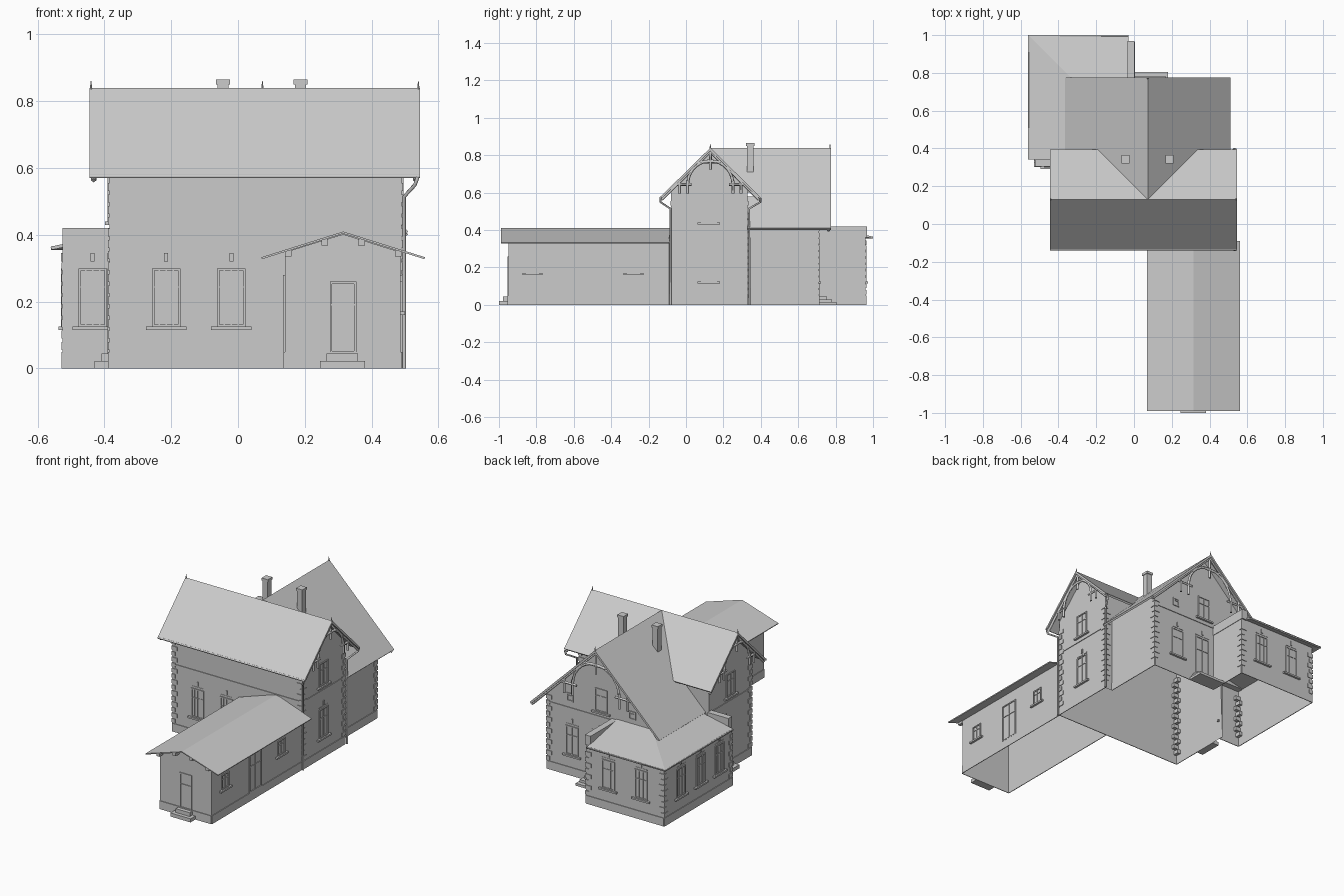
import bpy, bmesh, math
from mathutils import Matrix, Vector

if "Cube" in bpy.data.objects:
    bpy.data.objects.remove(bpy.data.objects["Cube"])


def finish(name, bm, fix=True):
    if fix:
        bmesh.ops.recalc_face_normals(bm, faces=bm.faces[:])
    me = bpy.data.meshes.new(name)
    bm.to_mesh(me)
    bm.free()
    ob = bpy.data.objects.new(name, me)
    bpy.context.collection.objects.link(ob)
    return ob


def add_box(bm, x0, x1, y0, y1, z0, z1, M=Matrix.Identity(4)):
    T = Matrix.Translation(((x0 + x1) / 2, (y0 + y1) / 2, (z0 + z1) / 2))
    S = Matrix.Diagonal((x1 - x0, y1 - y0, z1 - z0, 1))
    return bmesh.ops.create_cube(bm, size=1, matrix=M @ T @ S)["verts"]


def boxes(name, items, M=Matrix.Identity(4)):
    bm = bmesh.new()
    for b in items:
        add_box(bm, *b, M)
    return finish(name, bm)


def sheet(name, polys, out, thick=0):
    """Flat faces turned towards the given directions, optionally thickened inwards."""
    bm = bmesh.new()
    for pts, d in zip(polys, out):
        f = bm.faces.new([bm.verts.new(p) for p in pts])
        f.normal_update()
        if f.normal.dot(Vector(d)) < 0:
            f.normal_flip()
    ob = finish(name, bm, False)
    if thick:
        m = ob.modifiers.new("thickness", "SOLIDIFY")
        m.thickness, m.offset = thick, -1
    return ob


def rods(name, paths, r, res=0):
    cu = bpy.data.curves.new(name, "CURVE")
    cu.dimensions, cu.bevel_depth, cu.bevel_resolution, cu.use_fill_caps = "3D", r, res, True
    for p in paths:
        s = cu.splines.new("POLY")
        s.points.add(len(p) - 1)
        for q, c in zip(s.points, p):
            q.co = (*c, 1)
    tmp = bpy.data.objects.new(name, cu)
    me = bpy.data.meshes.new_from_object(tmp)
    bpy.data.objects.remove(tmp)
    ob = bpy.data.objects.new(name, me)
    bpy.context.collection.objects.link(ob)


def frame(x, y, n):
    """Wall frame: u along the wall, v outwards, z up."""
    return Matrix(((-n[1], n[0], 0, x), (n[0], n[1], 0, y), (0, 0, 1, 0), (0, 0, 0, 1)))


F, B, L, R = (0, -1), (0, 1), (-1, 0), (1, 0)
UP = (0, 0, 1)


def window(name, x, y, n, w, z0, z1, sill=True, bars=2, crown=True):
    h, t = w / 2, .007
    it = [(-h, -h + t, 0, .005, z0, z1), (h - t, h, 0, .005, z0, z1),
          (-h, h, 0, .005, z1 - t, z1), (-h, h, 0, .005, z0, z0 + t)]
    for i in range(bars):
        u = -h + w * (i + 1) / (bars + 1)
        it.append((u - .002, u + .002, 0, .004, z0, z1))
    zt = z0 + (z1 - z0) * .68
    it.append((-h, h, 0, .004, zt - .002, zt + .002))
    if sill:
        it.append((-h - .018, h + .018, 0, .013, z0 - .01, z0))
    if crown:
        it += [(-.006, .006, 0, .005, z1 + .02, z1 + .045), (-h, h, 0, .002, z1 + .008, z1 + .013)]
    boxes(name, it, frame(x, y, n))


# main block walls (transverse wing)
X0, X1, Y0, Y1 = -.385, .49, -.08, .33
CY, CX, RZ = .13, .073, .84
WX0, WX1, WY = -.295, .44, .71
gab = [(Y0, 0), (Y0, .62), (CY, .825), (Y1, .62), (Y1, 0)]
sheet("main_walls", [
    [(X0, Y0, 0), (X1, Y0, 0), (X1, Y0, .62), (X0, Y0, .62)],
    [(X0, y, z) for y, z in gab], [(X1, y, z) for y, z in gab],
    [(X1, Y1, 0), (X1, Y1, .62), (.285, Y1, .62), (WX1, Y1, .47), (WX1, Y1, 0)],
    [(X0, Y1, 0), (X0, Y1, .62), (-.14, Y1, .62), (WX0, Y1, .47), (WX0, Y1, .4), (-.37, Y1, .4)],
], [(0, -1, 0), (-1, 0, 0), (1, 0, 0), (0, 1, 0), (0, 1, 0)])
# rear wing walls
sheet("rear_wing_walls", [
    [(WX1, Y1, 0), (WX1, WY, 0), (WX1, WY, .47), (WX1, Y1, .47)],
    [(WX0, Y1, .4), (WX0, WY, .4), (WX0, WY, .47), (WX0, Y1, .47)],
    [(0, WY, 0), (WX1, WY, 0), (WX1, WY, .47), (CX, WY, .825), (WX0, WY, .47), (WX0, WY, .4), (0, WY, .4)],
], [(1, 0, 0), (-1, 0, 0), (0, 1, 0)])
# low corner annex walls
AX, AF, AB = -.525, .305, .96
sheet("annex_walls", [
    [(AX, AF, 0), (X0, AF, 0), (X0, AF, .42), (AX, AF, .42)],
    [(AX, AF, 0), (AX, AB, 0), (AX, AB, .37), (AX, AF, .37)],
    [(AX, AB, 0), (0, AB, 0), (0, AB, .37), (AX, AB, .37)],
    [(0, WY, 0), (0, AB, 0), (0, AB, .37), (0, WY, .37)],
], [(0, -1, 0), (-1, 0, 0), (0, 1, 0), (1, 0, 0)])
boxes("annex_parapets", [(AX, X0, AF, .342, .36, .42), (-.035, .003, WY, .968, .36, .42)])
# front extension walls
EX0, EX1, EY = .14, .487, -.95
sheet("extension_walls", [
    [(EX0, EY, 0), (EX1, EY, 0), (EX1, EY, .348), (.315, EY, .402), (EX0, EY, .348)],
    [(EX0, EY, 0), (EX0, Y0, 0), (EX0, Y0, .348), (EX0, EY, .348)],
    [(EX1, EY, 0), (EX1, Y0, 0), (EX1, Y0, .348), (EX1, EY, .348)],
], [(0, -1, 0), (-1, 0, 0), (1, 0, 0)])

# roofs, with the valleys between main and rear wing
RX0, RX1, EF, EB, EZ, RY = -.445, .545, -.135, .395, .58, .775
sheet("main_roof", [
    [(RX0, EF, EZ), (RX1, EF, EZ), (RX1, CY, RZ), (RX0, CY, RZ)],
    [(RX0, CY, RZ), (RX0, EB, EZ), (-.192, EB, EZ), (CX, CY, RZ)],
    [(RX1, CY, RZ), (RX1, EB, EZ), (.338, EB, EZ), (CX, CY, RZ)],
], [UP] * 3, .012)
sheet("rear_wing_roof", [
    [(CX, CY, RZ), (CX + s * .265, EB, EZ), (CX + s * .265, Y1, EZ), (CX + s * .437, Y1, .41),
     (CX + s * .437, RY, .41), (CX, RY, RZ)] for s in (-1, 1)], [UP] * 2, .012)
sheet("annex_roof", [
    [(-.56, .342, .365), (-.27, .342, .425), (-.27, .71, .425), (-.56, 1, .365)],
    [(-.56, 1, .365), (-.27, .71, .425), (-.03, .71, .425), (-.03, 1, .365)]], [UP] * 2, .01)
sheet("extension_roof", [
    [(.315, -.99, .41), (.315, Y0, .41), (x, Y0 - .01, .333), (x, -.99, .333)] for x in (.07, .56)],
    [UP] * 2, .006)
boxes("extension_purlins", [(x - .01, x + .01, -.985, EY, z - .02, z)
                            for x, z in ((.15, .355), (.26, .388), (.37, .388), (.48, .355))])

# plinths and string courses: start u, end u on each wall
walls = [(X0, Y0, F, 0, .875), (X0, Y0, L, -.225, 0), (X1, Y0, R, 0, .41), (WX1, Y1, R, 0, .38),
         (WX1, WY, B, 0, .44), (AX, AF, L, -.655, 0), (AX, AF, F, 0, .14), (0, AB, B, 0, .525),
         (0, WY, R, 0, .25), (EX0, EY, F, 0, .347), (EX0, EY, L, -.87, 0), (EX1, EY, R, 0, .87)]
for i, (x, y, n, a, b) in enumerate(walls):
    boxes(f"plinth_{i}", [(a, b, 0, .004, 0, .05)], frame(x, y, n))
for i, (x, y, n, a, b) in enumerate([walls[0], (X0, Y0, L, -.41, 0), walls[2], (WX1, WY, B, 0, .735)]):
    boxes(f"string_course_{i}", [(a, b, 0, .004, .405, .413)], frame(x, y, n))

# corner quoins: corner, inward directions, height
for i, (x, y, sx, sy, h) in enumerate([
        (X0, Y0, 1, 1, .58), (X1, Y0, -1, 1, .58), (X1, Y1, -1, -1, .58), (WX1, WY, -1, -1, .46),
        (AX, AB, 1, -1, .35), (AX, AF, 1, 1, .35), (0, AB, -1, -1, .35)]):
    it, z, k = [], .055, 0
    while z + .024 < h:
        a, b = (.034, .02) if k % 2 else (.02, .034)
        xs, ys = sorted((x - sx * .004, x + sx * a)), sorted((y - sy * .004, y + sy * b))
        it.append((*xs, *ys, z, z + .024))
        z, k = z + .034, k + 1
    boxes(f"quoins_{i}", it)

# windows and doors
for i, x in enumerate((-.215, -.02)):
    window(f"front_window_{i}", x, Y0, F, .085, .125, .30, bars=3)
window("annex_front_window", -.435, AF, F, .085, .125, .30, bars=3)
for i, y in enumerate((.80, .61, .43)):
    window(f"annex_side_window_{i}", AX, y, L, .085, .125, .30)
for i, x in enumerate((-.15, -.37)):
    window(f"annex_back_window_{i}", x, AB, B, .085, .125, .30)
window("right_lower_window", X1, .122, R, .085, .125, .30, bars=1)
window("right_upper_window", X1, .122, R, .085, .44, .58, bars=1, crown=False)
window("left_upper_window", X0, .122, L, .085, .44, .58, bars=1, crown=False)
window("left_door", X0, .17, L, .09, .045, .30, sill=False, bars=1)
window("back_lower_window", .27, WY, B, .085, .125, .30, bars=1)
window("back_upper_window", CX, WY, B, .085, .44, .58, bars=1, crown=False)
window("back_door", .085, WY, B, .1, .045, .31, sill=False, bars=1)
for i, x in enumerate((CX - .21, CX + .21)):
    window(f"back_attic_window_{i}", x, WY, B, .045, .45, .50, sill=False, bars=0, crown=False)
window("extension_front_door", .315, EY, F, .08, .045, .26, sill=False, bars=0, crown=False)
window("extension_side_window", EX1, -.82, R, .07, .17, .26, bars=1, crown=False)
window("extension_side_door", EX1, -.53, R, .12, .05, .28, sill=False, bars=1, crown=False)
window("extension_rear_window", EX1, -.28, R, .07, .17, .26, bars=1, crown=False)
window("extension_left_door", EX0, -.3, L, .08, .05, .28, sill=False, bars=0, crown=False)

# steps
boxes("extension_steps", [(.245, .38, -1, EY, 0, .022), (.265, .36, -.978, EY, .022, .045)])
boxes("back_steps", [(.003, .18, WY, .805, 0, .015), (.003, .17, WY, .78, .015, .03),
                     (.003, .16, WY, .755, .03, .045)])
boxes("left_steps", [(-.43, X0, .10, .24, 0, .022), (-.408, X0, .12, .22, .022, .045)])


# carved gable trim: bargeboards, arch, collar, king post and pendants
def gable_trim(name, place, k, half):
    P = lambda s, d: place(s, RZ - d)
    arch = [P(k * .12 * math.cos(a), k * (.19 - .12 * math.sin(a)))
            for a in [math.pi * i / 14 for i in range(15)]]
    paths = [arch, [P(0, .02), P(0, k * .115)], [P(-k * .055, k * .075), P(k * .055, k * .075)],
             [P(-half, half * .981 + .022), P(0, .022), P(half, half * .981 + .022)]]
    for s in (-1, 1):
        paths += [[P(s * k * .18, k * .195), P(s * k * .1, k * .195)]]
        paths += [[P(s * k * u, k * .175), P(s * k * u, k * .245)] for u in (.122, .165)]
        paths += [[P(s * k * .085, k * .105), P(s * k * .1, k * .12)]]
    rods(name, paths, .008)


gable_trim("right_gable_trim", lambda s, z: (.532, CY + s, z), 1, .26)
gable_trim("left_gable_trim", lambda s, z: (-.432, CY + s, z), 1, .26)
gable_trim("back_gable_trim", lambda s, z: (CX + s, .762, z), 1.3, .43)

# gutters and downpipes
for i, (ye, yw) in enumerate(((EF - .002, Y0 - .004), (EB + .002, Y1 + .008))):
    rods(f"downpipe_{i}", [[(.538, ye, .572), (.53, ye, .55), (X1 + .008, yw, .515), (X1 + .008, yw, 0)]],
         .006, 1)
rods("main_gutter", [[(RX0, EF, .575), (RX1, EF, .575)]], .006, 1)
rods("annex_gutter", [[(-.556, .345, .362), (-.556, .996, .362), (-.03, .996, .362)]], .005, 1)

# chimneys with wider caps
for i, x in enumerate((-.045, .187)):
    boxes(f"chimney_{i}", [(x - .017, x + .017, .325, .361, .60, .85),
                           (x - .021, x + .021, .321, .365, .85, .865)])

# ridge finials
for i, (x, y) in enumerate(((-.44, CY), (.54, CY), (CX, .77))):
    bm = bmesh.new()
    bmesh.ops.create_cone(bm, cap_ends=True, segments=6, radius1=.006, radius2=.001, depth=.035,
                          matrix=Matrix.Translation((x, y, .843)))
    finish(f"finial_{i}", bm)
